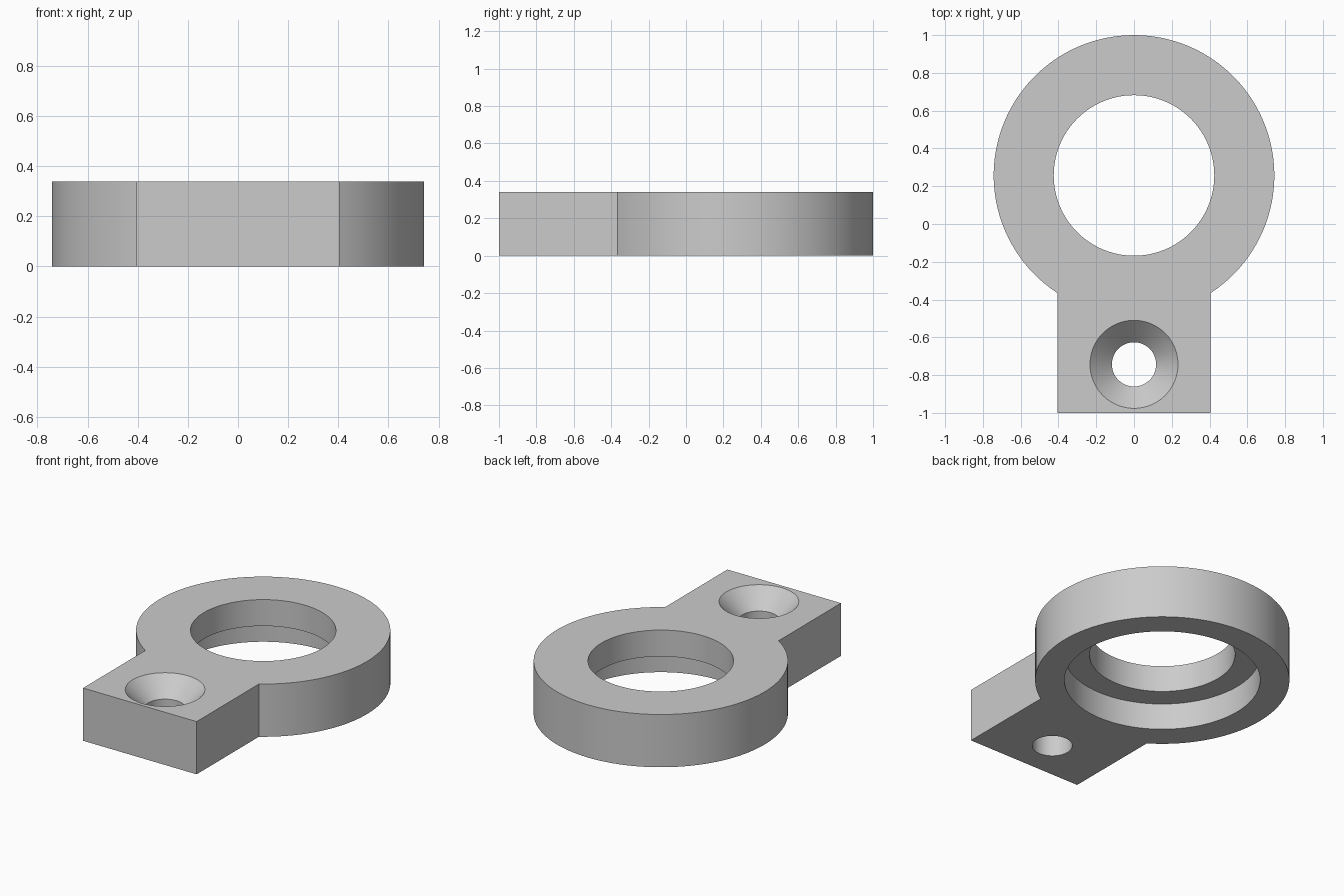
import bpy
import bmesh
from math import sin, cos, pi, asin, radians

if "Cube" in bpy.data.objects:
    bpy.data.objects.remove(bpy.data.objects["Cube"], do_unlink=True)

HEIGHT = 0.34
RING_Y, RING_R = 0.257, 0.743
BORE_R, SEAT_R, SEAT_Z = 0.425, 0.572, 0.17
TAB_W, TAB_END = 0.405, -1.0
SCREW_Y, SCREW_R, SINK_R = -0.743, 0.117, 0.233
SEGMENTS = 96
OVER = 0.05  # how far cutters reach past the surfaces

grey = bpy.data.materials.new("plain grey")
grey.use_nodes = True
grey.diffuse_color = (0.6, 0.6, 0.6, 1)
grey.node_tree.nodes["Principled BSDF"].inputs["Base Color"].default_value = (0.6, 0.6, 0.6, 1)


def finish(bm, name):
    bmesh.ops.recalc_face_normals(bm, faces=bm.faces)
    mesh = bpy.data.meshes.new(name)
    bm.to_mesh(mesh)
    bm.free()
    mesh.materials.append(grey)
    obj = bpy.data.objects.new(name, mesh)
    bpy.context.collection.objects.link(obj)
    return obj


def turned(name, y, profile):
    """Closed solid of revolution from (radius, z) pairs, bottom to top."""
    bm = bmesh.new()
    rings = [[bm.verts.new((r * cos(2 * pi * i / SEGMENTS),
                            y + r * sin(2 * pi * i / SEGMENTS), z))
              for i in range(SEGMENTS)] for r, z in profile]
    for low, high in zip(rings, rings[1:]):
        for i in range(SEGMENTS):
            j = (i + 1) % SEGMENTS
            bm.faces.new((low[i], low[j], high[j], high[i]))
    bm.faces.new(rings[0])
    bm.faces.new(rings[-1])
    return finish(bm, name)


# Body: round head running into a square-ended tab, extruded as one outline
start = -pi / 2 + asin(TAB_W / RING_R)
sweep = 2 * pi - 2 * asin(TAB_W / RING_R)
outline = [(RING_R * cos(start + sweep * i / SEGMENTS),
            RING_Y + RING_R * sin(start + sweep * i / SEGMENTS))
           for i in range(SEGMENTS + 1)]
outline += [(-TAB_W, TAB_END), (TAB_W, TAB_END)]
bm = bmesh.new()
base = bm.faces.new([bm.verts.new((x, y, 0)) for x, y in outline])
top = bmesh.ops.extrude_face_region(bm, geom=[base], use_keep_orig=True)
bmesh.ops.translate(bm, vec=(0, 0, HEIGHT),
                    verts=[v for v in top["geom"] if isinstance(v, bmesh.types.BMVert)])
body = finish(bm, "ring_bracket")

# Stepped bore, wider underneath, and countersunk screw hole in the tab
slope = (SINK_R - SCREW_R)
cutters = [
    turned("stepped_bore_cutter", RING_Y,
           [(SEAT_R, -OVER), (SEAT_R, SEAT_Z), (BORE_R, SEAT_Z), (BORE_R, HEIGHT + OVER)]),
    turned("screw_hole_cutter", SCREW_Y,
           [(SCREW_R, -OVER), (SCREW_R, HEIGHT - slope), (SINK_R, HEIGHT),
            (SINK_R, HEIGHT + OVER)]),
]
bpy.ops.object.select_all(action="DESELECT")
body.select_set(True)
bpy.context.view_layer.objects.active = body
for cutter in cutters:
    cutter.hide_render = True
    cut = body.modifiers.new(cutter.name, "BOOLEAN")
    cut.operation = "DIFFERENCE"
    cut.solver = "EXACT"
    cut.object = cutter
    bpy.ops.object.modifier_apply(modifier=cut.name)
    bpy.data.objects.remove(cutter, do_unlink=True)

bpy.ops.object.shade_smooth_by_angle(angle=radians(30))
